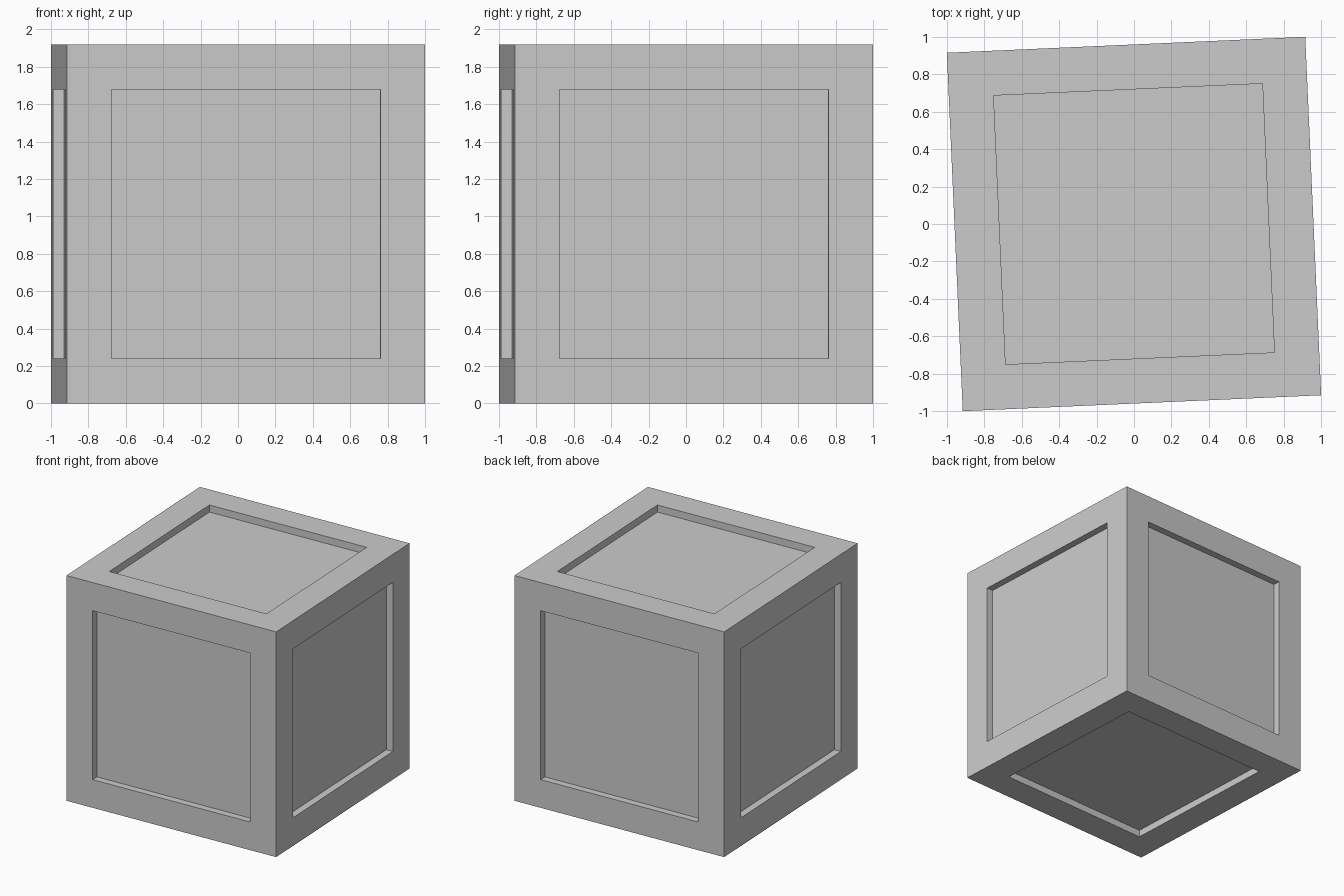
import bpy, bmesh, math
from mathutils import Matrix

if "Cube" in bpy.data.objects:
    bpy.data.objects.remove(bpy.data.objects["Cube"])

SIDE = 1.918
BORDER = SIDE / 8
DEPTH = 0.06
TURN = math.radians(2.54)

# Cube body, slightly turned about z
bm = bmesh.new()
bmesh.ops.create_cube(bm, size=SIDE)

# Recessed square panel on each of the six sides
panels = list(bm.faces)
bmesh.ops.inset_individual(bm, faces=panels, thickness=BORDER, use_even_offset=True)
floors = bmesh.ops.extrude_discrete_faces(bm, faces=panels)["faces"]
for f in floors:
    f.normal_update()
    bmesh.ops.translate(bm, verts=f.verts, vec=-f.normal * DEPTH)

bmesh.ops.recalc_face_normals(bm, faces=bm.faces)
bmesh.ops.transform(bm, verts=bm.verts,
                    matrix=Matrix.Translation((0, 0, SIDE / 2)) @ Matrix.Rotation(TURN, 4, 'Z'))

mesh = bpy.data.meshes.new("panelled_crate")
bm.to_mesh(mesh)
bm.free()
bpy.context.collection.objects.link(bpy.data.objects.new("panelled_crate", mesh))
